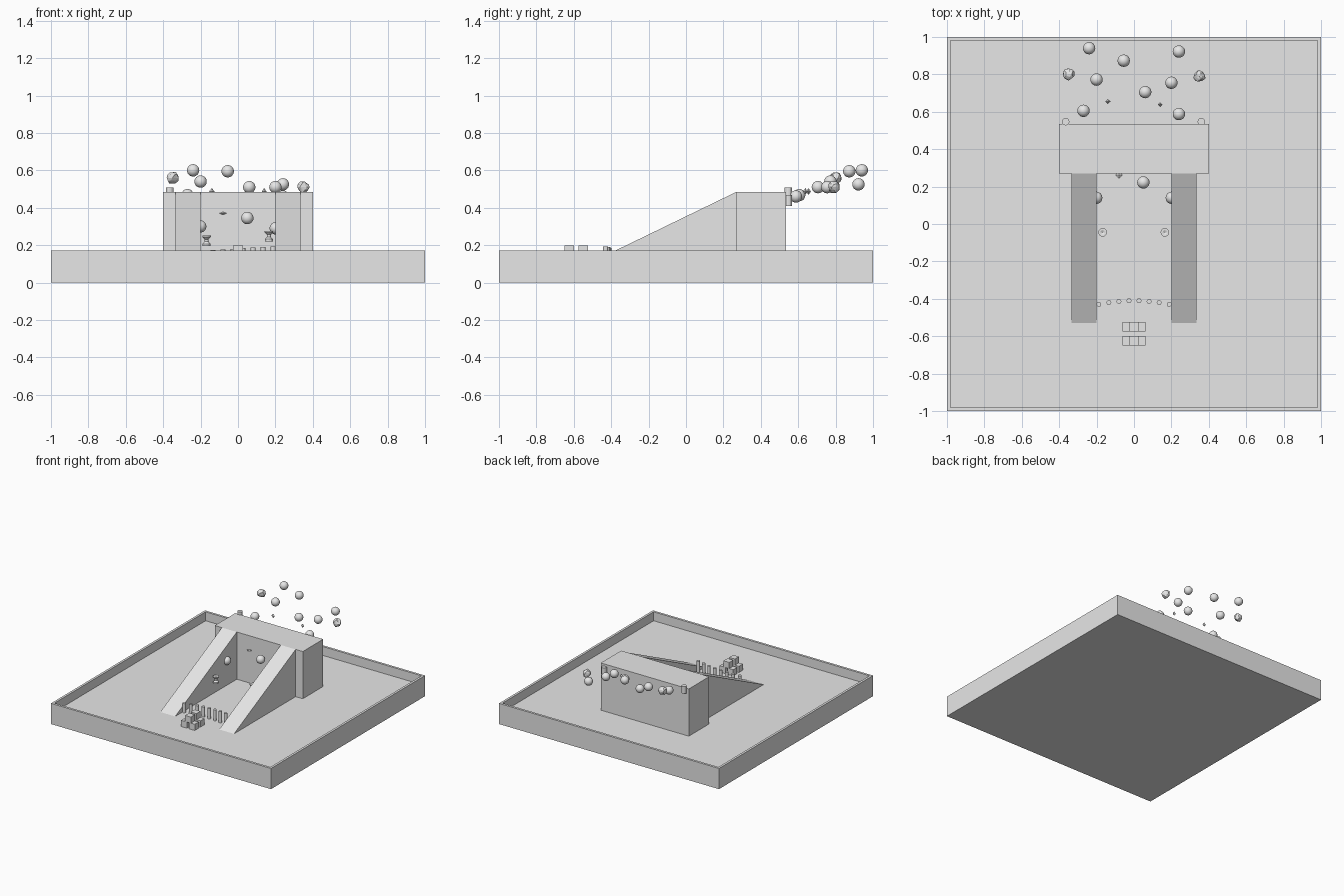
import bpy, bmesh, math, random
from mathutils import Vector

if "Cube" in bpy.data.objects:
    bpy.data.objects.remove(bpy.data.objects["Cube"], do_unlink=True)

random.seed(4)
FLOOR, RIM, DECK = 0.097, 0.17, 0.485

grey = bpy.data.materials.new("light grey")
grey.use_nodes = True
grey.diffuse_color = (0.8, 0.8, 0.8, 1)
grey.node_tree.nodes["Principled BSDF"].inputs["Base Color"].default_value = (0.8, 0.8, 0.8, 1)


def finish(name, bm, loc=(0, 0, 0), smooth=False):
    bmesh.ops.recalc_face_normals(bm, faces=bm.faces)
    for f in bm.faces:
        f.smooth = smooth
    mesh = bpy.data.meshes.new(name)
    bm.to_mesh(mesh)
    bm.free()
    mesh.materials.append(grey)
    ob = bpy.data.objects.new(name, mesh)
    ob.location = loc
    bpy.context.collection.objects.link(ob)
    return ob


def box(name, lo, hi):
    bm = bmesh.new()
    bmesh.ops.create_cube(bm, size=1)
    lo, hi = Vector(lo), Vector(hi)
    for v in bm.verts:
        v.co = v.co * (hi - lo) + (lo + hi) / 2
    return finish(name, bm)


def cylinder(name, x, y, z0, z1, r):
    bm = bmesh.new()
    bmesh.ops.create_cone(bm, cap_ends=True, segments=12, radius1=r, radius2=r, depth=z1 - z0)
    return finish(name, bm, (x, y, (z0 + z1) / 2))


def ball(name, loc, r=0.033):
    bm = bmesh.new()
    bmesh.ops.create_uvsphere(bm, u_segments=20, v_segments=12, radius=r)
    return finish(name, bm, loc, True)


def rock(name, loc, r=0.033):
    bm = bmesh.new()
    bmesh.ops.create_icosphere(bm, subdivisions=2, radius=r)
    for v in bm.verts:
        v.co *= random.uniform(0.82, 1.1)
    return finish(name, bm, loc)


def shard(name, loc, size):
    bm = bmesh.new()
    bmesh.ops.create_uvsphere(bm, u_segments=4, v_segments=2, radius=1)
    bmesh.ops.scale(bm, vec=size, verts=bm.verts)
    return finish(name, bm, loc)


def spool(name, loc):
    # waisted body with flared ends
    profile = [(0, 0), (0.021, 0), (0.021, 0.012), (0.011, 0.024),
               (0.011, 0.036), (0.023, 0.048), (0.023, 0.056), (0.012, 0.056), (0, 0.05)]
    bm = bmesh.new()
    vs = [bm.verts.new((r, 0, z)) for r, z in profile]
    es = [bm.edges.new(p) for p in zip(vs, vs[1:])]
    bmesh.ops.spin(bm, geom=vs + es, cent=(0, 0, 0), axis=(0, 0, 1), steps=12, angle=math.tau)
    bmesh.ops.remove_doubles(bm, verts=bm.verts, dist=1e-5)
    return finish(name, bm, loc)


# Tray: slab with a rim, inset and sunk floor
bm = bmesh.new()
bmesh.ops.create_cube(bm, size=1)
for v in bm.verts:
    v.co = (v.co.x * 2, v.co.y * 2, (v.co.z + 0.5) * RIM)
bm.faces.ensure_lookup_table()
top = max(bm.faces, key=lambda f: f.calc_center_median().z)
bmesh.ops.inset_region(bm, faces=[top], thickness=0.027)
inner = bmesh.ops.extrude_face_region(bm, geom=[top])["geom"]
bmesh.ops.delete(bm, geom=[top], context="FACES")
for v in inner:
    if isinstance(v, bmesh.types.BMVert):
        v.co.z = FLOOR
finish("tray", bm)

# Raised deck and its two ramps
box("deck", (-0.4, 0.27, FLOOR), (0.4, 0.535, DECK))
for side, word in ((-1, "right"), (1, "left")):
    bm = bmesh.new()
    f = bm.faces.new([bm.verts.new((side * 0.2, y, z)) for y, z in
                      ((-0.53, FLOOR), (0.27, FLOOR), (0.27, DECK))])
    ext = bmesh.ops.extrude_face_region(bm, geom=[f])["geom"]
    bmesh.ops.translate(bm, vec=(side * 0.135, 0, 0),
                        verts=[v for v in ext if isinstance(v, bmesh.types.BMVert)])
    finish(word + "_ramp", bm)

# Small drums on the back edge of the deck
cylinder("right_drum", -0.365, 0.547, 0.45, 0.508, 0.02)
cylinder("left_drum", 0.36, 0.547, 0.41, 0.468, 0.02)

# Curved row of pegs in front
for i in range(8):
    t = (i - 3.5) / 3.5
    cylinder("peg", 0.188 * t, -0.41 - 0.02 * t * t, FLOOR, 0.182 + 0.01 * t, 0.013)

# Two stacks of three cubes
for y in (-0.55, -0.624):
    for x, z in ((-0.036, FLOOR), (0.036, FLOOR), (0, FLOOR + 0.05)):
        box("block", (x - 0.026, y - 0.026, z), (x + 0.026, y + 0.026, z + 0.051))

# Floating balls behind the deck and between the ramps
for p in ((-0.24, 0.94, 0.6), (-0.055, 0.873, 0.595), (0.24, 0.922, 0.525),
          (-0.2, 0.772, 0.54), (0.2, 0.755, 0.51), (0.06, 0.705, 0.51),
          (-0.27, 0.605, 0.467), (0.24, 0.588, 0.46),
          (-0.202, 0.14, 0.3), (0.05, 0.222, 0.345), (0.202, 0.14, 0.29)):
    ball("ball", p)

# Rough stones, shards and spools
rock("right_stone", (-0.35, 0.803, 0.56))
rock("left_stone", (0.35, 0.79, 0.51))
shard("right_shard", (-0.14, 0.655, 0.487), (0.015, 0.013, 0.018))
shard("left_shard", (0.14, 0.638, 0.487), (0.013, 0.013, 0.018))
shard("front_shard", (-0.08, 0.262, 0.37), (0.02, 0.02, 0.008))
spool("right_spool", (-0.168, -0.045, 0.195))
spool("left_spool", (0.165, -0.045, 0.22))
